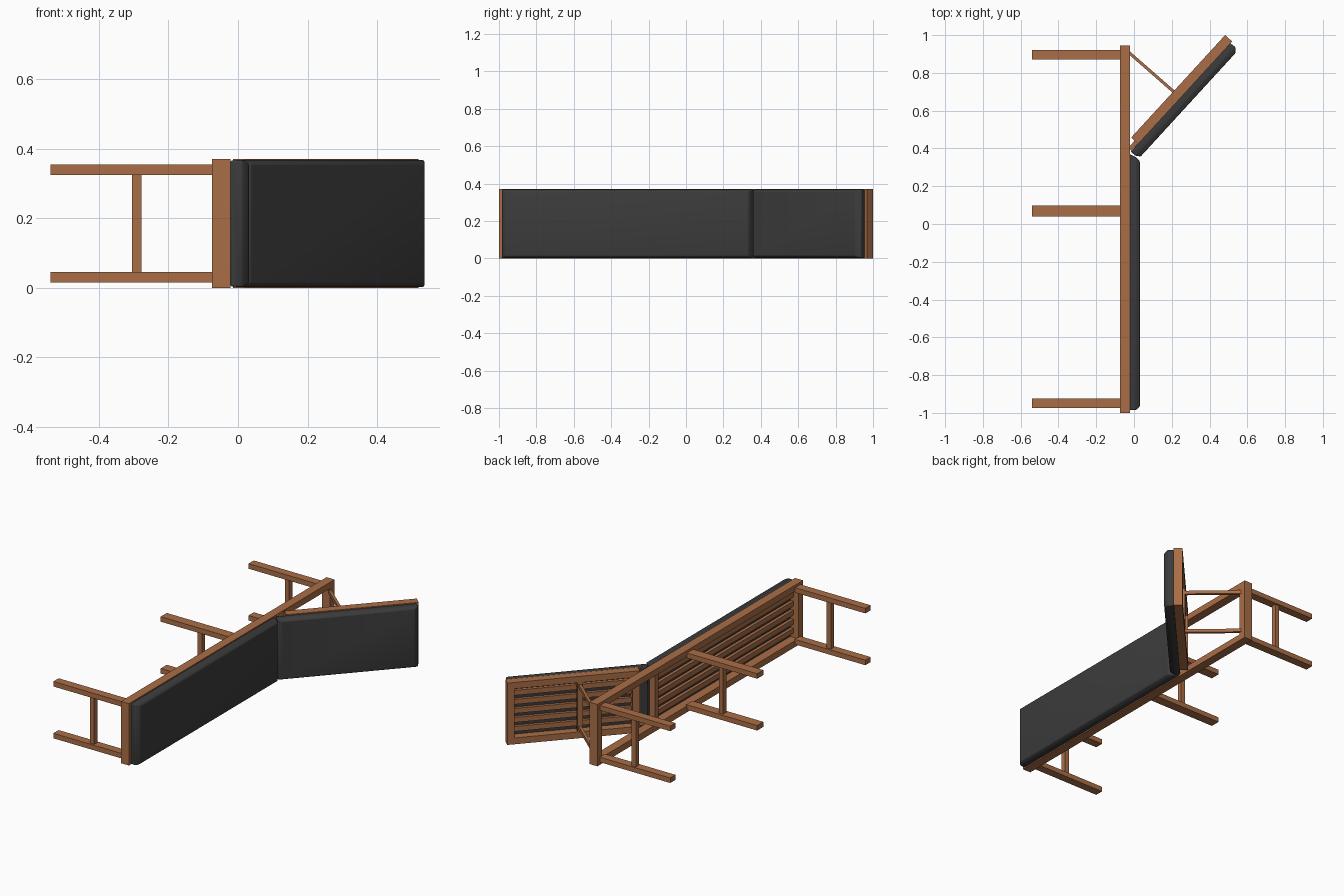
import bpy, bmesh, math
from mathutils import Vector, Matrix

if "Cube" in bpy.data.objects:
    bpy.data.objects.remove(bpy.data.objects["Cube"])

def material(name, rgb):
    m = bpy.data.materials.new(name)
    m.diffuse_color = (*rgb, 1)
    m.use_nodes = True
    m.node_tree.nodes["Principled BSDF"].inputs["Base Color"].default_value = m.diffuse_color
    return m

WOOD = material("warm wood", (0.40, 0.155, 0.062))
FABRIC = material("charcoal fabric", (0.045, 0.045, 0.046))
W = 0.37            # width of the lounger, along z

# Local frame of the raised backrest: X = depth towards cushion, Y = along it
d = Vector((0.676, 0.737, 0)).normalized()
n = Vector((d.y, -d.x, 0))
BACK = Matrix(((n.x, d.x, 0, -0.015), (n.y, d.y, 0, 0.458), (0, 0, 1, 0), (0, 0, 0, 1)))
MAIN = Matrix.Identity(4)

def finish(name, bm, mat, frame):
    bmesh.ops.transform(bm, matrix=frame, verts=bm.verts)
    bmesh.ops.recalc_face_normals(bm, faces=bm.faces)
    me = bpy.data.meshes.new(name)
    bm.to_mesh(me)
    bm.free()
    me.materials.append(mat)
    ob = bpy.data.objects.new(name, me)
    bpy.context.collection.objects.link(ob)
    return ob

def box(name, x, y, z, frame=MAIN):
    bm = bmesh.new()
    bmesh.ops.create_cube(bm, size=1)
    for v in bm.verts:
        v.co = [(a + b) / 2 + c * (b - a) for (a, b), c in zip((x, y, z), v.co)]
    return finish(name, bm, WOOD, frame)

def cushion(name, rings, frame):
    """Loft rectangles (x, y0, y1, z inset), then round the edges."""
    bm = bmesh.new()
    loops = [[bm.verts.new((x, y, z)) for y, z in
              ((y0, i), (y1, i), (y1, W - i), (y0, W - i))] for x, y0, y1, i in rings]
    bm.faces.new(loops[0])
    bm.faces.new(loops[-1])
    for a, b in zip(loops, loops[1:]):
        for k in range(4):
            bm.faces.new((a[k], a[(k + 1) % 4], b[(k + 1) % 4], b[k]))
    ob = finish(name, bm, FABRIC, frame)
    mod = ob.modifiers.new("soft edges", 'BEVEL')
    mod.width, mod.segments, mod.limit_method = 0.005, 2, 'ANGLE'
    mod.angle_limit = math.radians(25)
    bpy.context.view_layer.objects.active = ob
    ob.select_set(True)
    bpy.ops.object.shade_smooth_by_angle(angle=math.radians(50))
    ob.select_set(False)

R = 0.038           # rail thickness
def slats(name, x, y, frame):
    gap = (W - 2 * R - 5 * 0.03) / 6
    for i in range(5):
        z = R + gap + i * (0.03 + gap)
        box(name, x, y, (z, z + 0.03), frame)

# Main frame
X = (-0.075, -0.022)
for z in ((0, R), (W - R, W)):
    box("side_rail", X, (-1, 0.945), z)
for y in ((-1, -0.955), (0.9, 0.945)):
    box("end_rail", X, y, (R, W - R))
box("hinge_rail", (-0.06, -0.024), (0.345, 0.38), (R, W - R))
slats("seat_slat", (-0.042, -0.024), (-0.955, 0.345), MAIN)

# Leg pairs with stretchers
for y0, y1 in ((-0.975, -0.925), (0.04, 0.098), (0.87, 0.92)):
    for z in ((0.015, 0.045), (W - 0.045, W - 0.015)):
        box("leg", (-0.54, -0.07), (y0, y1), z)
    c = (y0 + y1) / 2
    box("leg_stretcher", (-0.305, -0.277), (c - 0.015, c + 0.015), (0.045, W - 0.045))

# Raised backrest frame
for z in ((0, R), (W - R, W)):
    box("back_side_rail", (0, 0.05), (0, 0.736), z, BACK)
for y in ((0, 0.04), (0.696, 0.736)):
    box("back_end_rail", (0, 0.05), y, (R, W - R), BACK)
box("back_cross_bar", (0.002, 0.03), (0.315, 0.345), (R, W - R), BACK)
slats("back_slat", (0.03, 0.048), (0.04, 0.696), BACK)
for z in ((0.03, 0.06), (W - 0.06, W - 0.03)):
    box("back_hinge", (0.025, 0.048), (-0.05, 0.02), z, BACK)

# Diagonal struts holding up the backrest
p, q = Vector((-0.035, 0.915, 0)), Vector((0.213, 0.698, 0))
u = q - p
strut = Matrix.Translation(p) @ Matrix.Rotation(math.atan2(u.y, u.x), 4, 'Z')
for z in (0.06, W - 0.06):
    box("strut", (0, u.length), (-0.008, 0.008), (z - 0.01, z + 0.01), strut)

# Cushions
cushion("seat_cushion", [(-0.022, -0.985, 0.37, 0.004), (0.012, -0.984, 0.352, 0.002),
                         (0.031, -0.965, 0.332, 0.012)], MAIN)
cushion("back_cushion", [(0.049, -0.058, 0.722, 0.004), (0.083, -0.055, 0.726, 0.002),
                         (0.105, -0.040, 0.702, 0.012)], BACK)
